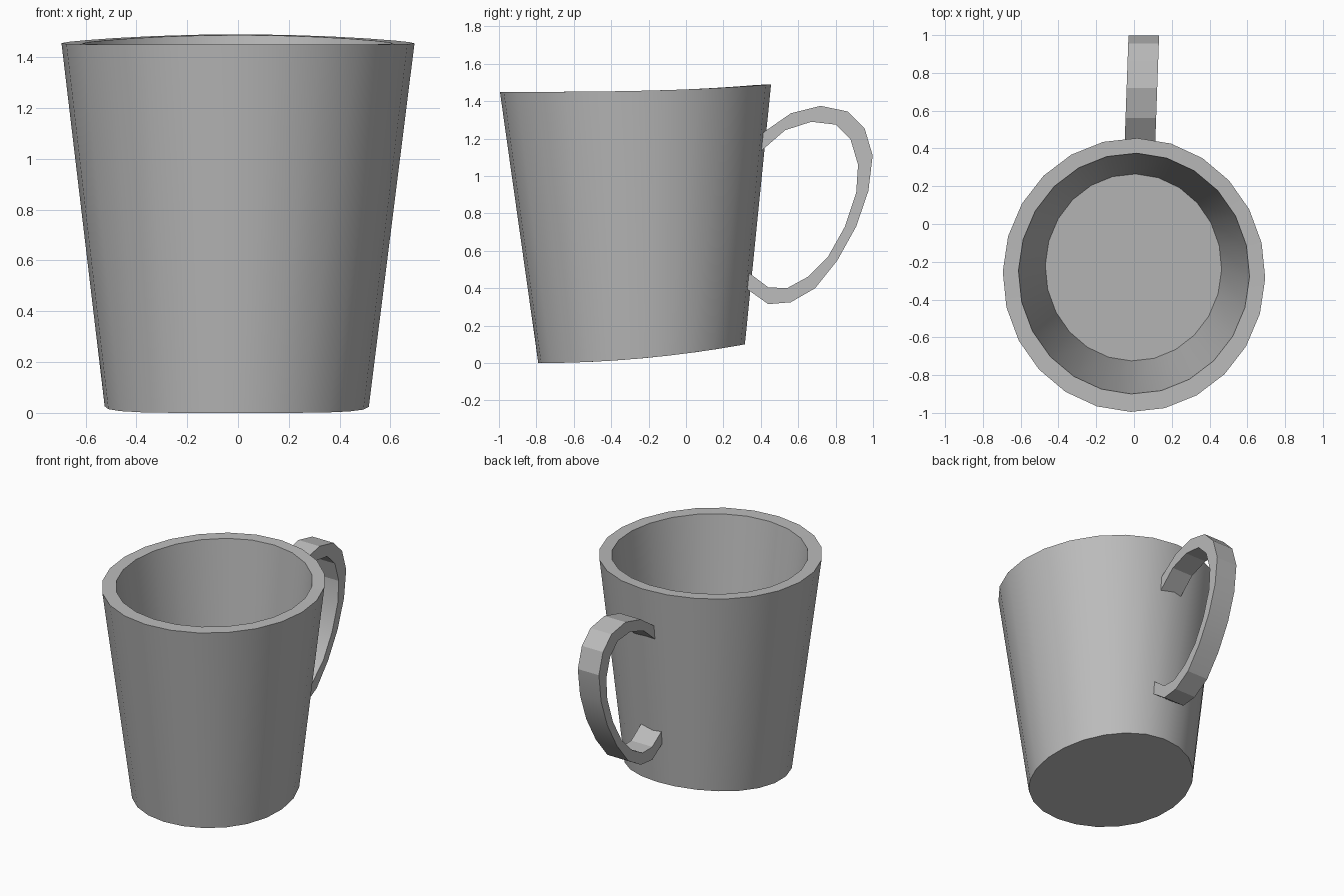
import bpy
import bmesh
import math

if "Cube" in bpy.data.objects:
    bpy.data.objects.remove(bpy.data.objects["Cube"], do_unlink=True)

SIDES = 24
TWIST = math.radians(-1.4)

grey = bpy.data.materials.new("plain grey")
grey.use_nodes = True
grey.diffuse_color = (0.5, 0.5, 0.5, 1)
grey.node_tree.nodes["Principled BSDF"].inputs["Base Color"].default_value = (0.5, 0.5, 0.5, 1)


def finish(bm, name, angle):
    """Turn a bmesh into a shaded object."""
    bmesh.ops.recalc_face_normals(bm, faces=bm.faces)
    mesh = bpy.data.meshes.new(name)
    bm.to_mesh(mesh)
    bm.free()
    mesh.materials.append(grey)
    obj = bpy.data.objects.new(name, mesh)
    bpy.context.collection.objects.link(obj)
    bpy.ops.object.select_all(action="DESELECT")
    obj.select_set(True)
    bpy.context.view_layer.objects.active = obj
    bpy.ops.object.shade_smooth_by_angle(angle=math.radians(angle))
    return obj


def ring(bm, cx, rx, front, back, z, rise, power):
    """Oval loop whose height climbs towards the back."""
    verts = []
    for i in range(SIDES):
        a = math.tau * i / SIDES + TWIST
        t = (1 + math.sin(a)) / 2
        y = front + (back - front) * t
        verts.append(bm.verts.new((cx + rx * math.cos(a), y, z + rise * t ** power)))
    return verts


def bridge(bm, a, b):
    n = len(a)
    for i in range(n):
        j = (i + 1) % n
        bm.faces.new((a[i], a[j], b[j], b[i]))


# Cup: underside, outer wall, rim, inner wall, floor
bm = bmesh.new()
rings = [
    ring(bm, -0.005, 0.52, -0.79, 0.315, 0.0, 0.10, 2),
    ring(bm, 0, 0.695, -0.995, 0.455, 1.45, 0.04, 3),
    ring(bm, 0, 0.612, -0.90, 0.375, 1.45, 0.037, 3),
    ring(bm, -0.003, 0.467, -0.725, 0.265, 0.25, 0.10, 2),
]
for lower, upper in zip(rings, rings[1:]):
    bridge(bm, lower, upper)
bm.faces.new(rings[0])
bm.faces.new(rings[-1])
finish(bm, "cup", 30)

# Handle: flat band, outer and inner edge points as (y, z)
outer = [(0.38, 1.21), (0.56, 1.335), (0.72, 1.375), (0.865, 1.345), (0.955, 1.255),
         (0.998, 1.11), (0.975, 0.92), (0.91, 0.73), (0.81, 0.55), (0.69, 0.40),
         (0.56, 0.325), (0.44, 0.315), (0.32, 0.40)]
inner = [(0.38, 1.115), (0.53, 1.245), (0.67, 1.29), (0.80, 1.275), (0.88, 1.195),
         (0.92, 1.06), (0.91, 0.91), (0.85, 0.73), (0.76, 0.57), (0.65, 0.46),
         (0.54, 0.40), (0.44, 0.405), (0.32, 0.495)]
bm = bmesh.new()
sections = []
for o, i in zip(outer, inner):
    corners = []
    for (y, z), side in ((o, -1), (o, 1), (i, 1), (i, -1)):
        x = 0.016 + 0.036 * y + side * 0.081
        corners.append(bm.verts.new((x, y, z)))
    sections.append(corners)
for a, b in zip(sections, sections[1:]):
    bridge(bm, a, b)
bm.faces.new(sections[0])
bm.faces.new(sections[-1])
finish(bm, "handle", 18)
